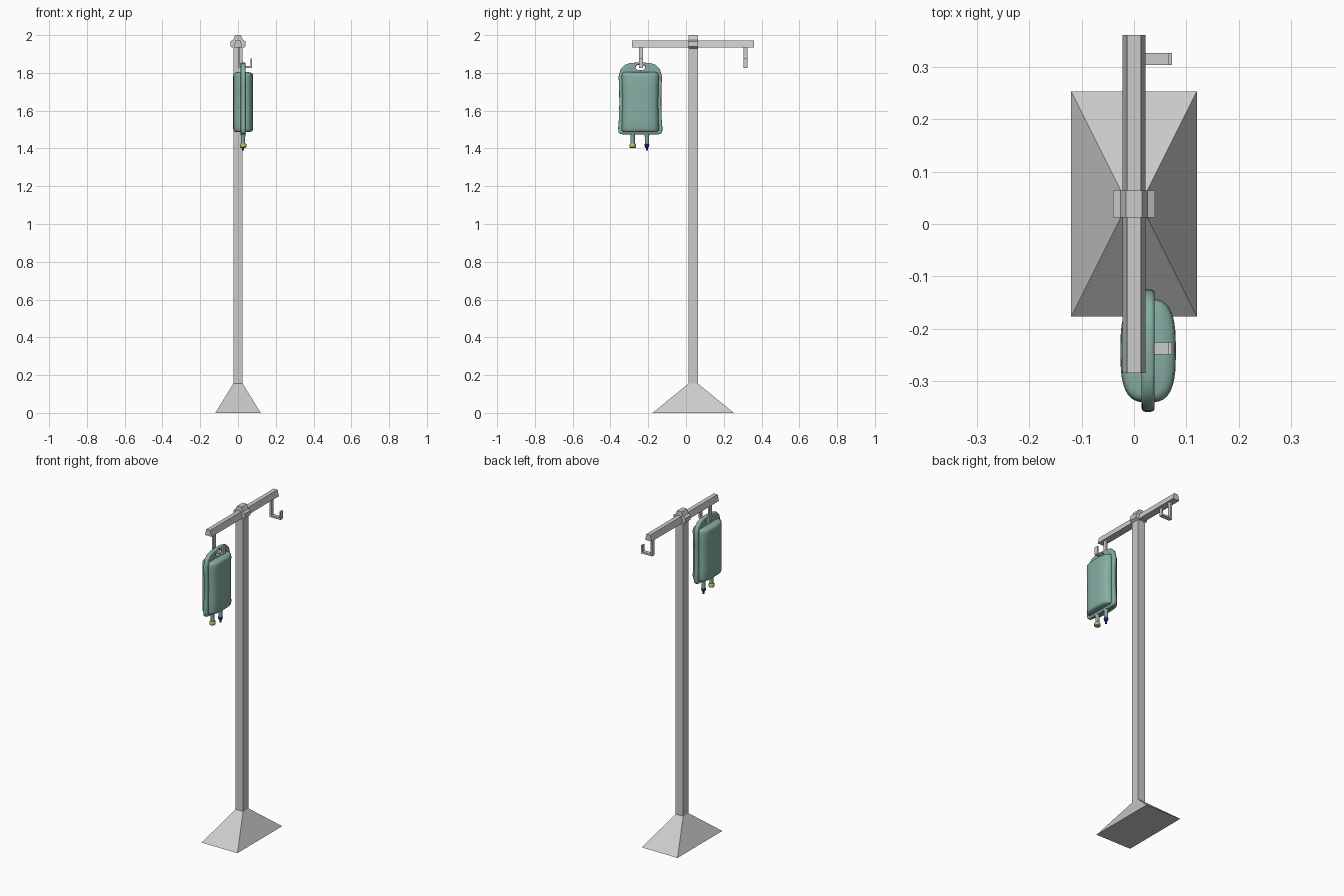
import bpy, bmesh, math
from mathutils import Matrix

if "Cube" in bpy.data.objects:
    bpy.data.objects.remove(bpy.data.objects["Cube"])

PY = 0.038                 # pole centre in y
BX, BY = 0.027, -0.242     # bag centre
HALF = math.radians(40)


def colour(name, rgb):
    m = bpy.data.materials.new(name)
    m.diffuse_color = (*rgb, 1)
    m.use_nodes = True
    m.node_tree.nodes["Principled BSDF"].inputs["Base Color"].default_value = m.diffuse_color
    return m


BAG = colour("bag_green", (0.24, 0.42, 0.37))
YELLOW = colour("cap_yellow", (0.5, 0.48, 0.12))
BLUE = colour("cap_blue", (0.02, 0.02, 0.3))


def loft(name, rings, mat=None, smooth=False):
    """Skin a list of equal-length point rings and cap both ends."""
    bm = bmesh.new()
    vs = [[bm.verts.new(p) for p in r] for r in rings]
    n = len(rings[0])
    for a, b in zip(vs, vs[1:]):
        for i in range(n):
            j = (i + 1) % n
            bm.faces.new((a[i], a[j], b[j], b[i]))
    bm.faces.new(vs[0][::-1])
    bm.faces.new(vs[-1])
    bmesh.ops.recalc_face_normals(bm, faces=bm.faces)
    me = bpy.data.meshes.new(name)
    bm.to_mesh(me)
    bm.free()
    ob = bpy.data.objects.new(name, me)
    bpy.context.collection.objects.link(ob)
    if mat:
        me.materials.append(mat)
    if smooth:
        shade(ob)
    return ob


def shade(ob):
    bpy.ops.object.select_all(action='DESELECT')
    ob.select_set(True)
    bpy.context.view_layer.objects.active = ob
    bpy.ops.object.shade_smooth_by_angle(angle=HALF)


def rect(hx, hy, z, cy=PY):
    return [(-hx, cy - hy, z), (hx, cy - hy, z), (hx, cy + hy, z), (-hx, cy + hy, z)]


def extrude_y(name, profile, y0, y1):
    return loft(name, [[(x, y, z) for x, z in profile] for y in (y0, y1)])


def mirrored(half):
    return half + [(-x, z) for x, z in reversed(half)]


def turned(name, x, y, profile, mat, n=16):
    """Round part from (radius, z) pairs."""
    return loft(name, [[(x + r * math.cos(2 * math.pi * i / n),
                         y + r * math.sin(2 * math.pi * i / n), z) for i in range(n)]
                       for r, z in profile], mat, True)


# Stand: flared base, pole, collar and crossbar
loft("base", [rect(0.12, 0.215, 0), rect(0.025, 0.025, 0.155)])
loft("pole", [rect(0.025, 0.025, 0.155), rect(0.025, 0.025, 1.94)])
extrude_y("collar", mirrored([(0.022, 1.928), (0.04, 1.94), (0.04, 1.967),
                              (0.026, 1.974), (0.015, 2.0)]), PY - 0.026, PY + 0.026)
extrude_y("crossbar", mirrored([(0.022, 1.935), (0.013, 1.972)]), -0.285, 0.361)

# Hooks under the bar
hook = [(0.0, 1.94), (0.0, 1.826), (0.073, 1.826), (0.073, 1.875),
        (0.065, 1.875), (0.065, 1.837), (0.011, 1.837), (0.011, 1.94)]
for side, y in (("bag", -0.238), ("free", 0.315)):
    extrude_y(side + "_hook", hook, y - 0.0115, y + 0.0115)

# Bag rim: flat sheet with rounded edge and a hanging hole
half = [(0.0, 1.855), (0.05, 1.853), (0.082, 1.843), (0.104, 1.82), (0.115, 1.78),
        (0.112, 1.72), (0.111, 1.64), (0.113, 1.56), (0.117, 1.51), (0.116, 1.487),
        (0.107, 1.477), (0.09, 1.474), (0.0, 1.474)]
outline = half + [(-y, z) for y, z in reversed(half[1:-1])]
hole = [(0.026 * math.cos(t * math.pi / 8), 1.829 + 0.015 * math.sin(t * math.pi / 8))
        for t in range(16)]
cu = bpy.data.curves.new("bag_rim", 'CURVE')
cu.dimensions, cu.fill_mode = '2D', 'BOTH'
cu.extrude, cu.bevel_depth, cu.bevel_resolution, cu.offset = 0.005, 0.0075, 3, -0.0075
for pts in (outline, hole):
    sp = cu.splines.new('POLY')
    sp.points.add(len(pts) - 1)
    sp.use_cyclic_u = True
    for p, (y, z) in zip(sp.points, pts):
        p.co = (y, z, 0, 1)
cu.materials.append(BAG)
rim = bpy.data.objects.new("bag_rim", cu)
bpy.context.collection.objects.link(rim)
rim.location = (BX, BY, 0)
rim.rotation_euler = (math.pi / 2, 0, math.pi / 2)
bpy.ops.object.select_all(action='DESELECT')
rim.select_set(True)
bpy.context.view_layer.objects.active = rim
bpy.ops.object.convert(target='MESH')
shade(bpy.context.object)


# Bag body: pillow of rounded cross-sections
def pillow(hx, hy, z, n=48, e=2 / 3):
    ring = []
    for i in range(n):
        c, s = math.cos(2 * math.pi * i / n), math.sin(2 * math.pi * i / n)
        ring.append((BX + hx * math.copysign(abs(c) ** e, c),
                     BY + hy * math.copysign(abs(s) ** e, s), z))
    return ring


loft("bag_body", [pillow(*s) for s in (
    (0.030, 0.088, 1.487), (0.045, 0.094, 1.489), (0.050, 0.097, 1.494), (0.053, 0.099, 1.506),
    (0.053, 0.097, 1.56), (0.053, 0.095, 1.64), (0.053, 0.097, 1.73),
    (0.053, 0.099, 1.78), (0.051, 0.097, 1.793), (0.045, 0.093, 1.800),
    (0.030, 0.085, 1.804))], BAG, True)

# Ports and caps
for name, y in (("left", -0.282), ("right", -0.207)):
    turned(name + "_port", BX, y, [(0.015, 1.482), (0.0125, 1.47), (0.011, 1.46), (0.011, 1.415)], BAG)
turned("yellow_cap", BX, -0.282, [(0.013, 1.403), (0.017, 1.407), (0.017, 1.422),
                                  (0.013, 1.427)], YELLOW)
turned("blue_cap", BX, -0.207, [(0.006, 1.39), (0.006, 1.403), (0.011, 1.407),
                                (0.0135, 1.42), (0.0115, 1.423)], BLUE)
